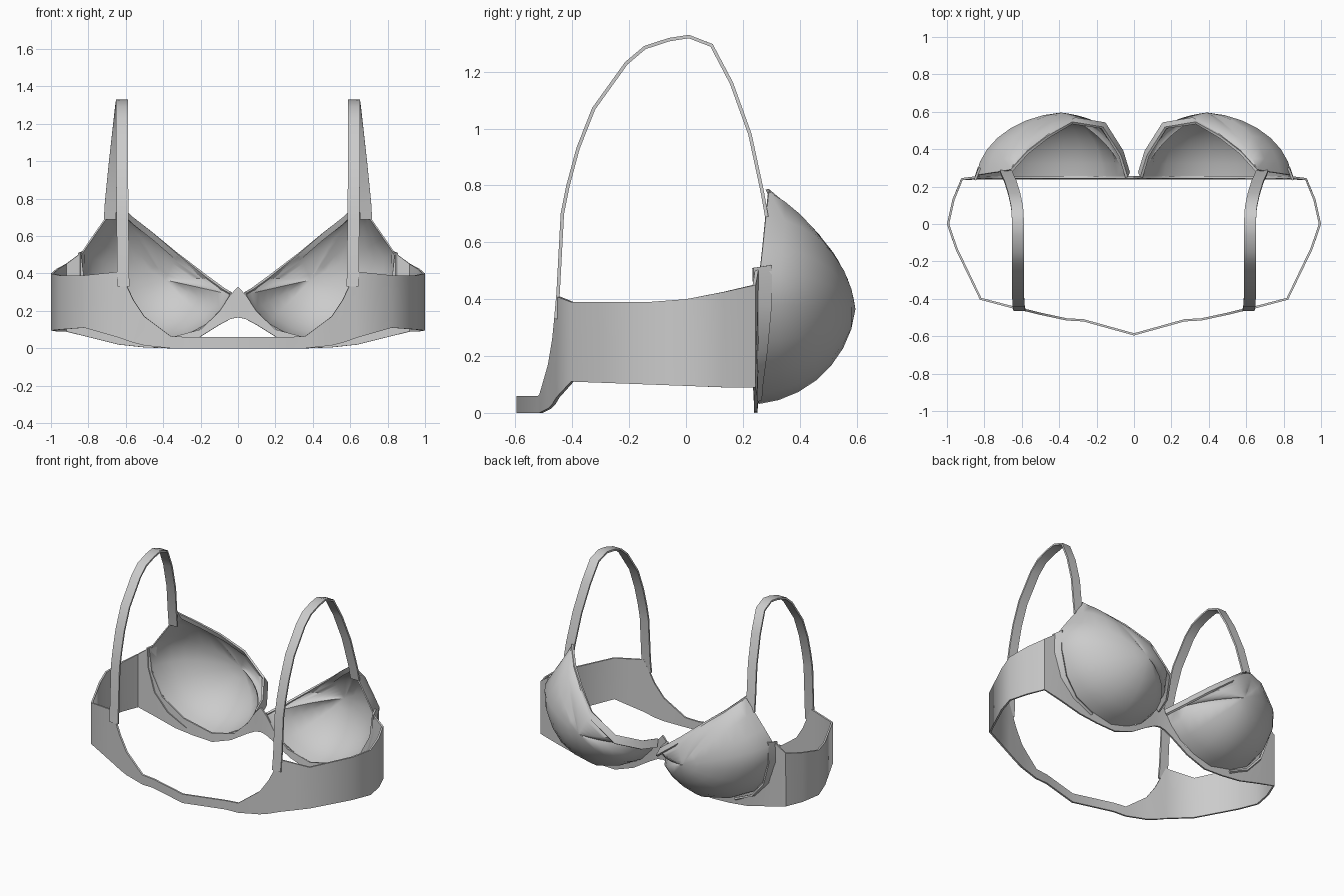
import bpy, math
from mathutils import Vector

cube = bpy.data.objects.get("Cube")
if cube:
    bpy.data.objects.remove(cube, do_unlink=True)

grey = bpy.data.materials.new("light_grey_fabric")
grey.use_nodes = True
grey.diffuse_color = (0.6, 0.6, 0.6, 1)
grey.node_tree.nodes["Principled BSDF"].inputs["Base Color"].default_value = (0.6, 0.6, 0.6, 1)


def flip(p):
    return (-p[0], p[1], p[2])


def build(name, verts, faces, thick, angle=50):
    mesh = bpy.data.meshes.new(name)
    mesh.from_pydata([tuple(v) for v in verts], [], faces)
    mesh.materials.append(grey)
    obj = bpy.data.objects.new(name, mesh)
    bpy.context.collection.objects.link(obj)
    bpy.ops.object.select_all(action='DESELECT')
    obj.select_set(True)
    bpy.context.view_layer.objects.active = obj
    bpy.ops.object.mode_set(mode='EDIT')
    bpy.ops.mesh.select_all(action='SELECT')
    bpy.ops.mesh.normals_make_consistent(inside=False)
    bpy.ops.object.mode_set(mode='OBJECT')
    solid = obj.modifiers.new("thickness", 'SOLIDIFY')
    solid.thickness = thick
    solid.offset = 0
    bpy.ops.object.modifier_apply(modifier=solid.name)
    bpy.ops.object.shade_smooth_by_angle(angle=math.radians(angle))
    return obj


def ribbon(name, pairs, thick, closed=False):
    """Strip of quads between pairs of edge points."""
    n = len(pairs)
    verts = [p for pair in pairs for p in pair]
    faces = []
    for i in range(n if closed else n - 1):
        j = (i + 1) % n
        faces.append((2 * i, 2 * j, 2 * j + 1, 2 * i + 1))
    return build(name, verts, faces, thick)


def both_sides(name, maker, points):
    maker("left_" + name, points)
    maker("right_" + name, [tuple(flip(p) for p in q) if isinstance(q[0], tuple) else flip(q)
                            for q in points])


# Wrap-around band: x, y, bottom and top heights from centre back to the side
back = [(0, -.59, 0, .06), (.27, -.515, 0, .06), (.36, -.51, 0, .065),
        (.5, -.48, .015, .17), (.56, -.465, .03, .26), (.63, -.45, .055, .41),
        (.82, -.40, .11, .39), (.95, -.13, .10, .39), (.994, 0, .095, .40),
        (.965, .13, .09, .425), (.92, .24, .09, .45)]
half = [((x, y, b), (x, y, t)) for x, y, b, t in back]

# Front frame under the cups: outer x, z and inner x, z, ending at the bridge
frame = [(.80, .06, .84, .51), (.72, .04, .82, .35), (.64, .02, .74, .2),
         (.5, .005, .58, .10), (.36, 0, .37, .055), (.22, .05, .2, .10),
         (.1, .125, .1, .195), (.04, .157, .045, .28), (0, .165, 0, .33)]
half += [((a, .245, b), (c, .25, d)) for a, b, c, d in frame]
mirrored = [(flip(p), flip(q)) for p, q in half[-2:0:-1]]
ribbon("band_and_front_frame", half + mirrored, 0.012, closed=True)

# Cups: rim points with a fullness value, swept in rings to the apex
top_edge = [(.04, .255, .285), (.075, .37, .305), (.17, .52, .375), (.33, .545, .50),
            (.46, .47, .61), (.57, .385, .695), (.655, .29, .775)]
side_edge = [(.71, .28, .69), (.78, .27, .59), (.84, .26, .50)]
low_edge = [(.835, .255, .38), (.78, .255, .25), (.69, .255, .14), (.56, .255, .07),
            (.40, .255, .035), (.27, .255, .07), (.16, .255, .13), (.085, .255, .21)]
APEX = Vector((.39, .592, .365))
RINGS = 7


def cup(name, rim):
    apex = APEX.copy()
    if rim[0][0] < 0:
        apex.x *= -1
    n = len(rim)
    verts, faces = [], []
    for r in range(RINGS):
        t = r / RINGS
        for i, p in enumerate(rim):
            full = .5 if i < len(top_edge) else .85
            a = t * math.pi / 2
            side = (1 - full) * (1 - t) + full * math.cos(a)
            rise = (1 - full) * t + full * math.sin(a)
            verts.append((apex.x + (p[0] - apex.x) * side,
                          p[1] + (apex.y - p[1]) * rise,
                          apex.z + (p[2] - apex.z) * side))
    verts.append(apex)
    for r in range(RINGS):
        for i in range(n):
            j = (i + 1) % n
            if r < RINGS - 1:
                faces.append((r * n + i, r * n + j, (r + 1) * n + j, (r + 1) * n + i))
            else:
                faces.append((r * n + i, r * n + j, RINGS * n))
    build(name, verts, faces, 0.008)


both_sides("cup", cup, top_edge + side_edge + low_edge)

# Folded binding along the upper edge of each cup
binding = [((x, y - .005, z + .012), (x - .012, y + .02, z - .035)) for x, y, z in top_edge]
both_sides("cup_binding", lambda n, p: ribbon(n, p, 0.014), binding)

# Wing end that wraps over the outer side of each cup
wing = [((.85, .235, .51), (.825, .30, .52)), ((.85, .24, .38), (.83, .30, .38)),
        ((.80, .24, .22), (.78, .285, .22)), ((.70, .24, .11), (.685, .27, .11)),
        ((.56, .24, .04), (.55, .265, .05))]
both_sides("wing_end", lambda n, p: ribbon(n, p, 0.012), wing)

# Shoulder straps: centre x, y, z from the back band over to the cup
strap = [(.612, -.458, .33), (.615, -.45, .42), (.617, -.435, .70), (.618, -.415, .80),
         (.62, -.38, .93), (.62, -.325, 1.07), (.62, -.21, 1.23), (.62, -.145, 1.285),
         (.62, -.06, 1.313), (.62, .01, 1.324), (.625, .09, 1.293), (.64, .16, 1.16),
         (.66, .225, .98), (.68, .268, .78), (.685, .284, .69)]
edges = [((x - .032, y, z), (x + .032, y, z)) for x, y, z in strap]
both_sides("shoulder_strap", lambda n, p: ribbon(n, p, 0.012), edges)
